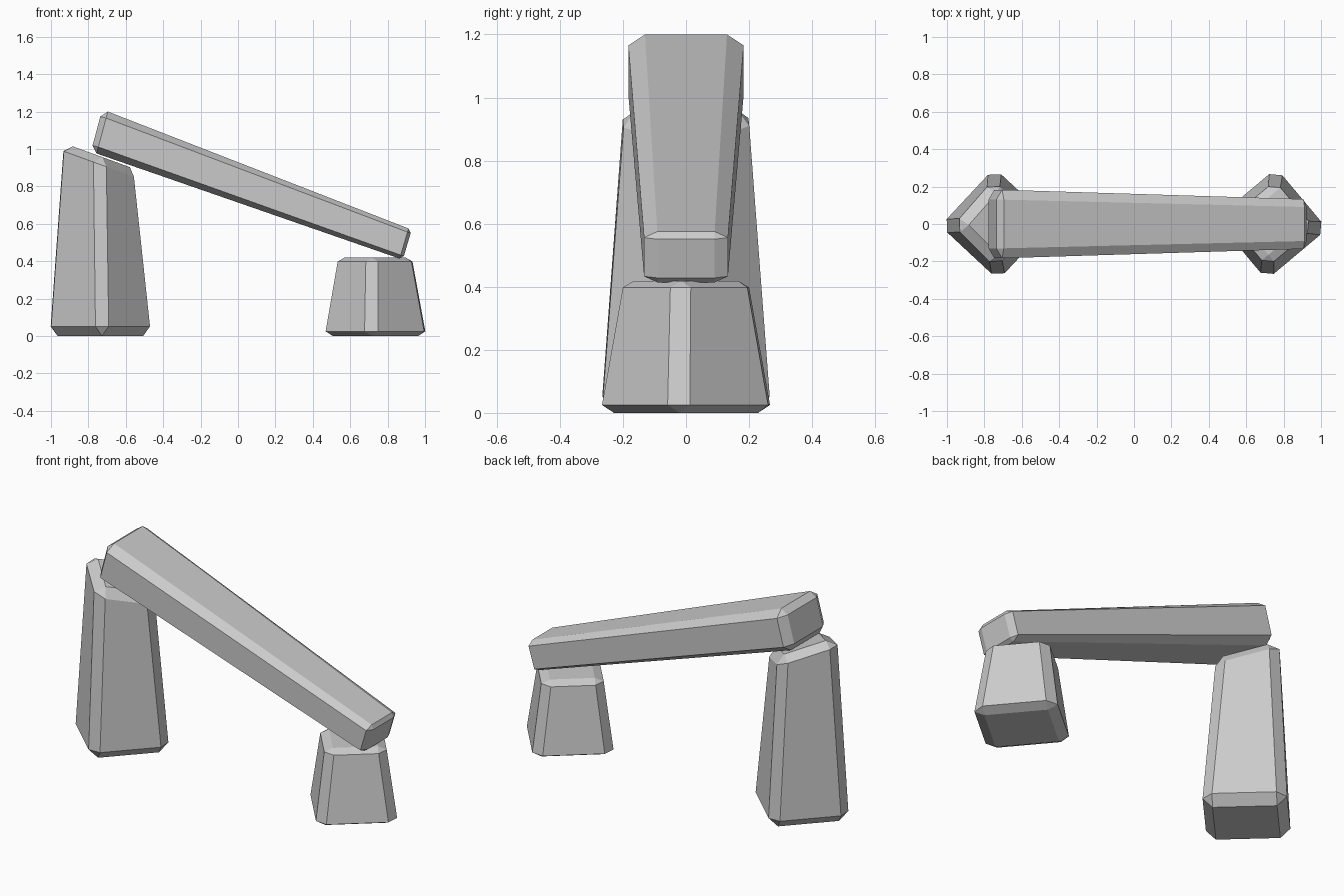
import bpy, bmesh
from math import radians
from mathutils import Matrix, Vector

if "Cube" in bpy.data.objects:
    bpy.data.objects.remove(bpy.data.objects["Cube"])


def end(center, tilt, half, inset, cap):
    """One end of a block: rim centre, tilt about y, half sizes, chamfer insets, cap depth."""
    return dict(center=Vector(center), tilt=tilt, half=half, inset=inset, cap=cap)


def block(name, start, finish, twist=0):
    """Chamfered box whose two ends are sized and tilted independently."""
    bm = bmesh.new()
    bmesh.ops.create_cube(bm, size=2)
    bmesh.ops.bevel(bm, geom=bm.edges[:], offset=0.2, segments=1, affect='EDGES')
    for v in bm.verts:
        e = finish if v.co.z > 0 else start
        p = Vector((0, 0, 0))
        for i in range(2):
            size = e['half'][i] - (0 if abs(v.co[i]) > 0.95 else e['inset'][i])
            p[i] = size if v.co[i] > 0 else -size
        if abs(v.co.z) > 0.95:
            p.z = e['cap']
        turn = Matrix.Rotation(radians(e['tilt']), 3, 'Y') @ Matrix.Rotation(radians(twist), 3, 'Z')
        v.co = e['center'] + turn @ p
    bmesh.ops.recalc_face_normals(bm, faces=bm.faces[:])
    mesh = bpy.data.meshes.new(name)
    bm.to_mesh(mesh)
    bm.free()
    obj = bpy.data.objects.new(name, mesh)
    bpy.context.collection.objects.link(obj)
    return obj


# tall standing stone with a sloped top
block("tall_pillar",
      end((-0.736, 0, 0.052), 0, (0.212, 0.212), (0.05, 0.05), -0.052),
      end((-0.745, 0, 0.92), 20, (0.167, 0.167), (0.052, 0.052), 0.041),
      twist=47)

# short standing stone
block("short_pillar",
      end((0.735, 0, 0.025), 0, (0.212, 0.212), (0.05, 0.05), -0.025),
      end((0.733, 0, 0.398), 0, (0.163, 0.163), (0.046, 0.046), 0.021),
      twist=40)

# tapered slab leaning across both stones
block("lintel_slab",
      end((-0.726, 0, 1.088), 105, (0.116, 0.183), (0.036, 0.053), -0.032),
      end((0.888, 0, 0.4945), 106.5, (0.084, 0.133), (0.02, 0.042), 0.018))
